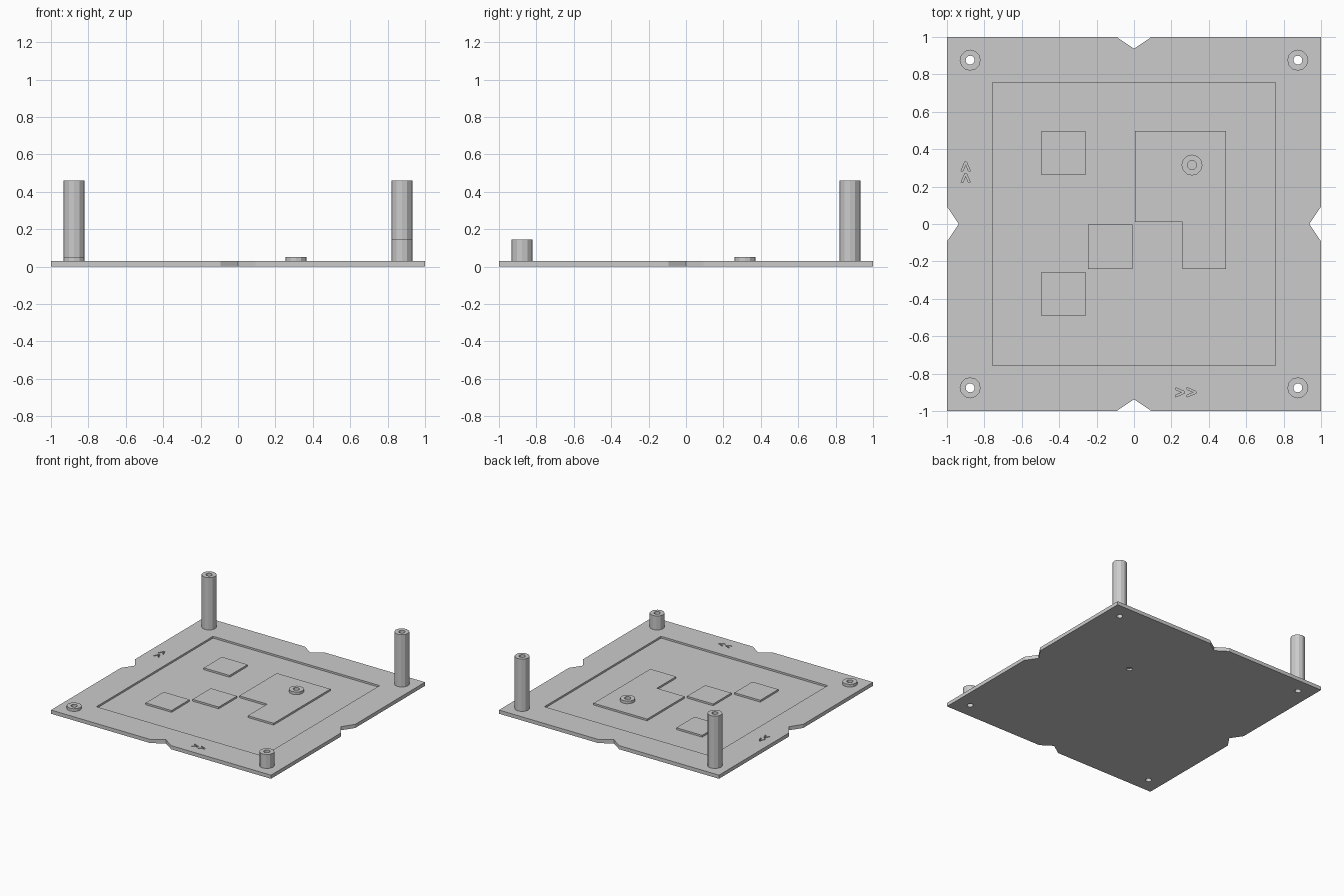
import bpy, bmesh, math

if "Cube" in bpy.data.objects:
    bpy.data.objects.remove(bpy.data.objects["Cube"])

TOP, FLOOR, SIDES = 0.03, 0.015, 12
R_OUT, R_IN = 0.056, 0.024


def add_prism(bm, pts, z0, z1):
    low = [bm.verts.new((x, y, z0)) for x, y in pts]
    high = [bm.verts.new((x, y, z1)) for x, y in pts]
    n = len(pts)
    bm.faces.new(low[::-1])
    bm.faces.new(high)
    for i in range(n):
        j = (i + 1) % n
        bm.faces.new((low[i], low[j], high[j], high[i]))


def make_object(name, bm):
    bmesh.ops.recalc_face_normals(bm, faces=bm.faces)
    me = bpy.data.meshes.new(name)
    bm.to_mesh(me)
    bm.free()
    ob = bpy.data.objects.new(name, me)
    bpy.context.collection.objects.link(ob)
    return ob


def prism(name, pts, z0, z1):
    bm = bmesh.new()
    add_prism(bm, pts, z0, z1)
    return make_object(name, bm)


def circle(x, y, r):
    return [(x + r * math.cos(2 * math.pi * i / SIDES),
             y + r * math.sin(2 * math.pi * i / SIDES)) for i in range(SIDES)]


def rect(x0, y0, x1, y1):
    return [(x0, y0), (x1, y0), (x1, y1), (x0, y1)]


def tube(name, x, y, z0, z1):
    bm = bmesh.new()
    rings = [[bm.verts.new((px, py, z)) for px, py in circle(x, y, r)]
             for r, z in ((R_OUT, z0), (R_OUT, z1), (R_IN, z1), (R_IN, z0))]
    for k in range(4):
        a, b = rings[k], rings[(k + 1) % 4]
        for i in range(SIDES):
            j = (i + 1) % SIDES
            bm.faces.new((a[i], a[j], b[j], b[i]))
    return make_object(name, bm)


# Base plate with a V notch in the middle of each edge
side = [(-1, -1), (-0.093, -1), (0, -0.937), (0.093, -1)]
outline = []
for k in range(4):
    outline += side
    side = [(-y, x) for x, y in side]  # quarter turn
plate = prism("base_plate", outline, 0, TOP)

# Cutters: recess, bores and engraved direction arrows
recess = prism("recess_cutter", rect(-0.757, -0.757, 0.757, 0.757), FLOOR, 0.1)

posts = {"front_left_post": (-1, -1, 0.052), "front_right_post": (1, -1, 0.145),
         "back_left_post": (-1, 1, 0.46), "back_right_post": (1, 1, 0.46)}
C = 0.876
bm = bmesh.new()
for sx, sy, _ in posts.values():
    add_prism(bm, circle(sx * C, sy * C, R_IN), -0.1, 0.1)
add_prism(bm, circle(0.31, 0.315, R_IN), -0.1, 0.1)
chevron = [(0, 0.025), (0, 0.015), (0.035, 0), (0, -0.015),
           (0, -0.025), (0.047, -0.005), (0.047, 0.005)]
for s in (0.222, 0.284):
    add_prism(bm, [(s + a, -0.9 + b) for a, b in chevron], FLOOR, 0.1)
    add_prism(bm, [(-0.9 - b, s + a) for a, b in chevron], FLOOR, 0.1)
bores = make_object("bore_and_arrow_cutter", bm)

for cutter in (recess, bores):
    mod = plate.modifiers.new(cutter.name, 'BOOLEAN')
    mod.operation = 'DIFFERENCE'
    mod.solver = 'EXACT'
    mod.object = cutter
    cutter.hide_render = True
    cutter.hide_set(True)

# Corner posts and the small boss on the large pad
for name, (sx, sy, h) in posts.items():
    tube(name, sx * C, sy * C, TOP, h)
tube("pad_boss", 0.31, 0.315, TOP, 0.052)

# Raised pads standing in the recess
pads = {"back_left_pad": rect(-0.495, 0.262, -0.26, 0.497),
        "middle_pad": rect(-0.245, -0.24, -0.007, -0.003),
        "front_left_pad": rect(-0.495, -0.492, -0.26, -0.257),
        "large_corner_pad": [(0.005, 0.01), (0.258, 0.01), (0.258, -0.24),
                             (0.492, -0.24), (0.492, 0.497), (0.005, 0.497)]}
for name, pts in pads.items():
    prism(name, pts, FLOOR, TOP)
